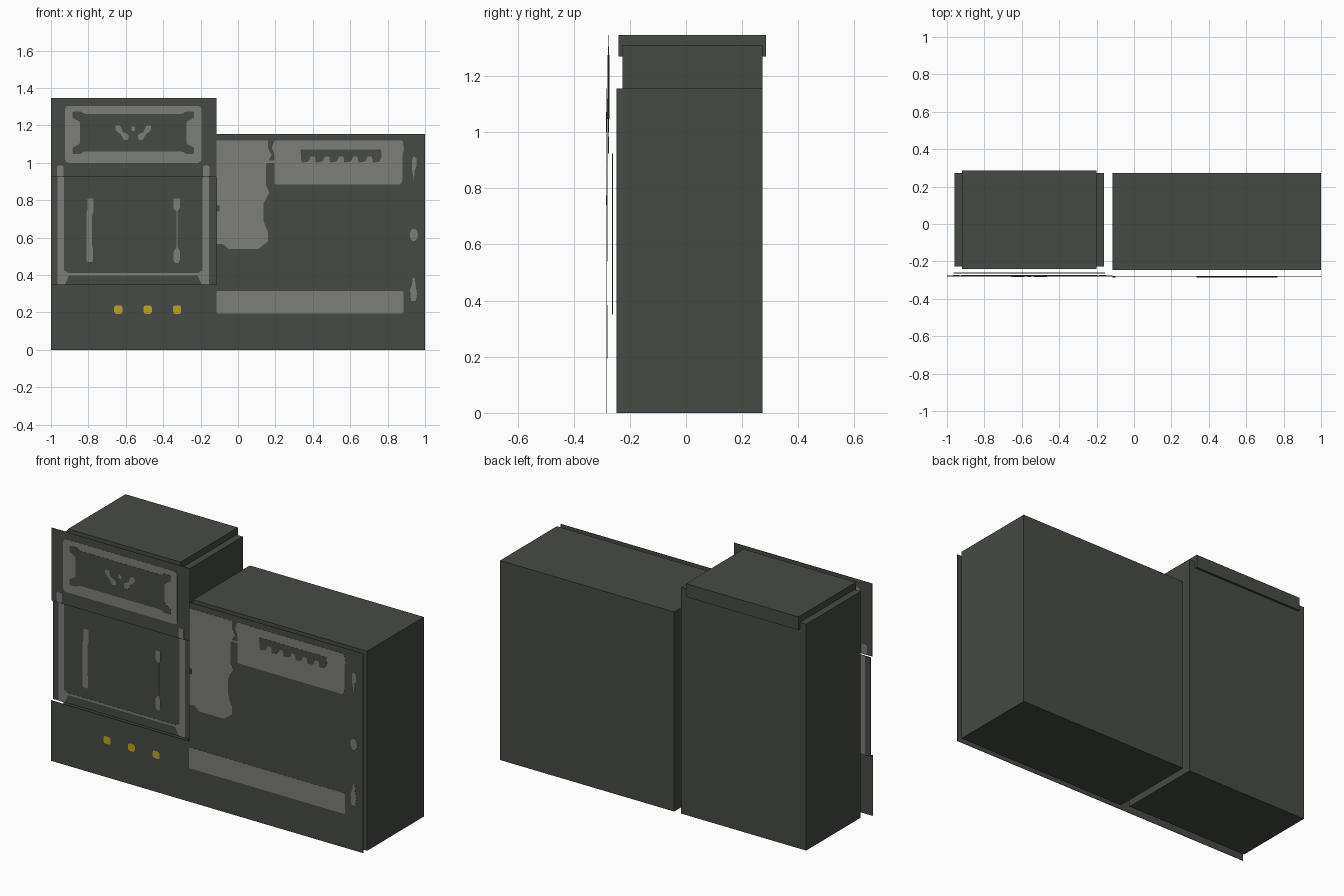
import bpy, bmesh, math


def material(name, rgb):
    m = bpy.data.materials.new(name)
    m.diffuse_color = (*rgb, 1)
    return m


DARK = material("dark grey green", (0.061, 0.069, 0.058))
LIGHT = material("light grey", (0.205, 0.21, 0.195))
YELLOW = material("yellow", (0.52, 0.38, 0.01))

Y_MAIN, Y_UPPER, Y_MIDDLE = -0.282, -0.276, -0.262


def finish(name, bm, mat):
    bmesh.ops.recalc_face_normals(bm, faces=bm.faces)
    me = bpy.data.meshes.new(name)
    bm.to_mesh(me)
    bm.free()
    me.materials.append(mat)
    ob = bpy.data.objects.new(name, me)
    bpy.context.collection.objects.link(ob)
    return ob


def box(name, x0, x1, y0, y1, z0, z1, mat=DARK):
    bm = bmesh.new()
    bmesh.ops.create_cube(bm, size=1)
    for v in bm.verts:
        v.co = ((x0 + x1) / 2 + v.co.x * (x1 - x0),
                (y0 + y1) / 2 + v.co.y * (y1 - y0),
                (z0 + z1) / 2 + v.co.z * (z1 - z0))
    return finish(name, bm, mat)


def plate(name, pts, y, mat, thick, corner=0.0):
    """Thin flat plate from an x/z outline, centred on depth y, corners cut by 'corner'."""
    bm = bmesh.new()
    face = bm.faces.new([bm.verts.new((x, y - thick / 2, z)) for x, z in pts])
    if corner:
        bmesh.ops.bevel(bm, geom=list(bm.verts), offset=corner, segments=2,
                        profile=0.5, affect='VERTICES', clamp_overlap=True)
    ext = bmesh.ops.extrude_face_region(bm, geom=list(bm.faces), use_keep_orig=True)
    for g in ext["geom"]:
        if isinstance(g, bmesh.types.BMVert):
            g.co.y += thick
    return finish(name, bm, mat)


def rect(x0, x1, z0, z1):
    return [(x0, z0), (x1, z0), (x1, z1), (x0, z1)]


# Cabinets behind the fascia
box("right_cabinet", -0.115, 1.0, -0.247, 0.272, 0, 1.155)
box("left_cabinet", -0.96, -0.16, -0.227, 0.272, 0, 1.31)
box("left_cabinet_cap", -0.92, -0.20, -0.24, 0.285, 1.27, 1.347)

# Fascia sheets
plate("main_fascia", [(-1, 0), (1, 0), (1, 1.155), (-0.115, 1.155),
                      (-0.115, 0.35), (-1, 0.35)], Y_MAIN, DARK, 0.002)
plate("middle_fascia", rect(-1, -0.115, 0.35, 0.925), Y_MIDDLE, DARK, 0.002)
plate("upper_fascia", rect(-1, -0.115, 0.925, 1.347), Y_UPPER, DARK, 0.002)

# Upper panel: light frame, dark field with corner lobes, small ornament
plate("upper_frame", rect(-0.925, -0.195, 1.0, 1.305), Y_UPPER, LIGHT, 0.004, 0.02)
cx = -0.56
quarter = [(0.285, 1.22), (0.325, 1.24), (0.325, 1.275), (0.28, 1.275), (0.265, 1.262)]
lower = [(x, 2.322 - z) for x, z in reversed(quarter)]
right = lower + quarter
field = [(cx + x, z) for x, z in right] + [(cx - x, z) for x, z in reversed(right)]
plate("upper_field", field, Y_UPPER, DARK, 0.006, 0.008)
for s, side in ((-1, "left"), (1, "right")):
    leaf = [(0.035, 1.15), (0.07, 1.165), (0.095, 1.20), (0.08, 1.20),
            (0.06, 1.175), (0.035, 1.165)]
    leaf = [(0.025, 1.15), (0.025, 1.125), (0.05, 1.12), (0.065, 1.15),
            (0.095, 1.175), (0.095, 1.20), (0.07, 1.20), (0.055, 1.165)]
    plate("ornament_leaf_" + side, [(cx + s * x, z) for x, z in leaf],
          Y_UPPER, LIGHT, 0.008, 0.006)
plate("ornament_dot", rect(cx - 0.01, cx + 0.01, 1.17, 1.195), Y_UPPER, LIGHT, 0.008, 0.007)

# Middle panel: side strips, sill line and two handles
for s, side in ((-1, "left"), (1, "right")):
    strip = [(0.405, 0.35), (0.365, 0.35), (0.345, 0.395), (0.345, 0.41),
             (0.37, 0.425), (0.37, 0.925), (0.405, 0.925)]
    plate("side_strip_" + side, [(cx + s * x, z) for x, z in strip], Y_MIDDLE, LIGHT, 0.004)
    tip = rect(cx + s * 0.39 - 0.017, cx + s * 0.39 + 0.017, 0.925, 0.985)
    plate("side_strip_tip_" + side, tip, Y_UPPER, LIGHT, 0.004, 0.008)
plate("sill_line", rect(-0.91, -0.21, 0.398, 0.41), Y_MIDDLE, LIGHT, 0.004)
plate("left_handle", [(-0.81, 0.47), (-0.775, 0.47), (-0.775, 0.54), (-0.78, 0.56),
                      (-0.78, 0.72), (-0.772, 0.74), (-0.772, 0.81), (-0.805, 0.81),
                      (-0.805, 0.75), (-0.81, 0.73)], Y_MIDDLE, LIGHT, 0.004, 0.008)
plate("right_handle", [(-0.345, 0.48), (-0.335, 0.465), (-0.32, 0.465), (-0.31, 0.48),
                       (-0.31, 0.525), (-0.323, 0.55), (-0.323, 0.74), (-0.31, 0.76),
                       (-0.31, 0.81), (-0.345, 0.81), (-0.345, 0.755), (-0.328, 0.74),
                       (-0.328, 0.55), (-0.345, 0.525)], Y_MIDDLE, LIGHT, 0.004)

# Main panel: light worktop block with ragged right edge
plate("light_block", [(-0.115, 1.12), (0.16, 1.12), (0.16, 1.08), (0.18, 1.04), (0.15, 0.99),
                      (0.15, 0.88), (0.168, 0.84), (0.135, 0.78), (0.135, 0.69), (0.16, 0.63),
                      (0.16, 0.58), (0.11, 0.54), (-0.05, 0.54), (-0.08, 0.565),
                      (-0.115, 0.565)], Y_MAIN, LIGHT, 0.004)
plate("block_notch", rect(-0.115, -0.10, 0.74, 0.775), Y_MAIN, DARK, 0.006, 0.004)
plate("upper_band", [(0.195, 0.885), (0.87, 0.885), (0.88, 0.91), (0.88, 1.05), (0.888, 1.07),
                     (0.88, 1.12), (0.195, 1.12), (0.18, 1.08), (0.195, 1.05)],
      Y_MAIN, LIGHT, 0.004, 0.008)
plate("band_link", rect(0.15, 0.20, 1.0, 1.012), Y_MAIN, LIGHT, 0.004)
plate("lower_band", rect(-0.115, 0.885, 0.195, 0.315), Y_MAIN, LIGHT, 0.004, 0.008)

# Dark comb with hanging teeth on the upper band
comb = [(0.765, 1.072), (0.335, 1.072)]
for i in range(6):
    x = 0.36 + i * 0.076
    comb += [(x - 0.024, 1.035), (x - 0.02, 1.0), (x + 0.018, 1.008), (x + 0.028, 1.035)]
plate("hanging_comb", comb, Y_MAIN, DARK, 0.006, 0.006)

# Small light marks along the right edge
plate("edge_mark_top", [(0.93, 0.97), (0.94, 0.91), (0.945, 0.96), (0.955, 0.985),
                        (0.955, 1.02), (0.94, 1.035), (0.93, 1.02)], Y_MAIN, LIGHT, 0.004)
plate("edge_mark_middle", [(0.94 + 0.022 * math.cos(k * math.pi / 5),
                            0.615 + 0.034 * math.sin(k * math.pi / 5)) for k in range(10)],
      Y_MAIN, LIGHT, 0.004)
plate("edge_mark_bottom", [(0.925, 0.26), (0.95, 0.26), (0.957, 0.30), (0.95, 0.34),
                           (0.945, 0.385), (0.935, 0.385), (0.93, 0.35), (0.92, 0.32)],
      Y_MAIN, LIGHT, 0.004)

# Yellow buttons
for i in range(3):
    x = -0.64 + i * 0.157
    plate("button_%d" % (i + 1), rect(x - 0.022, x + 0.022, 0.193, 0.237),
          Y_MAIN, YELLOW, 0.004, 0.01)
